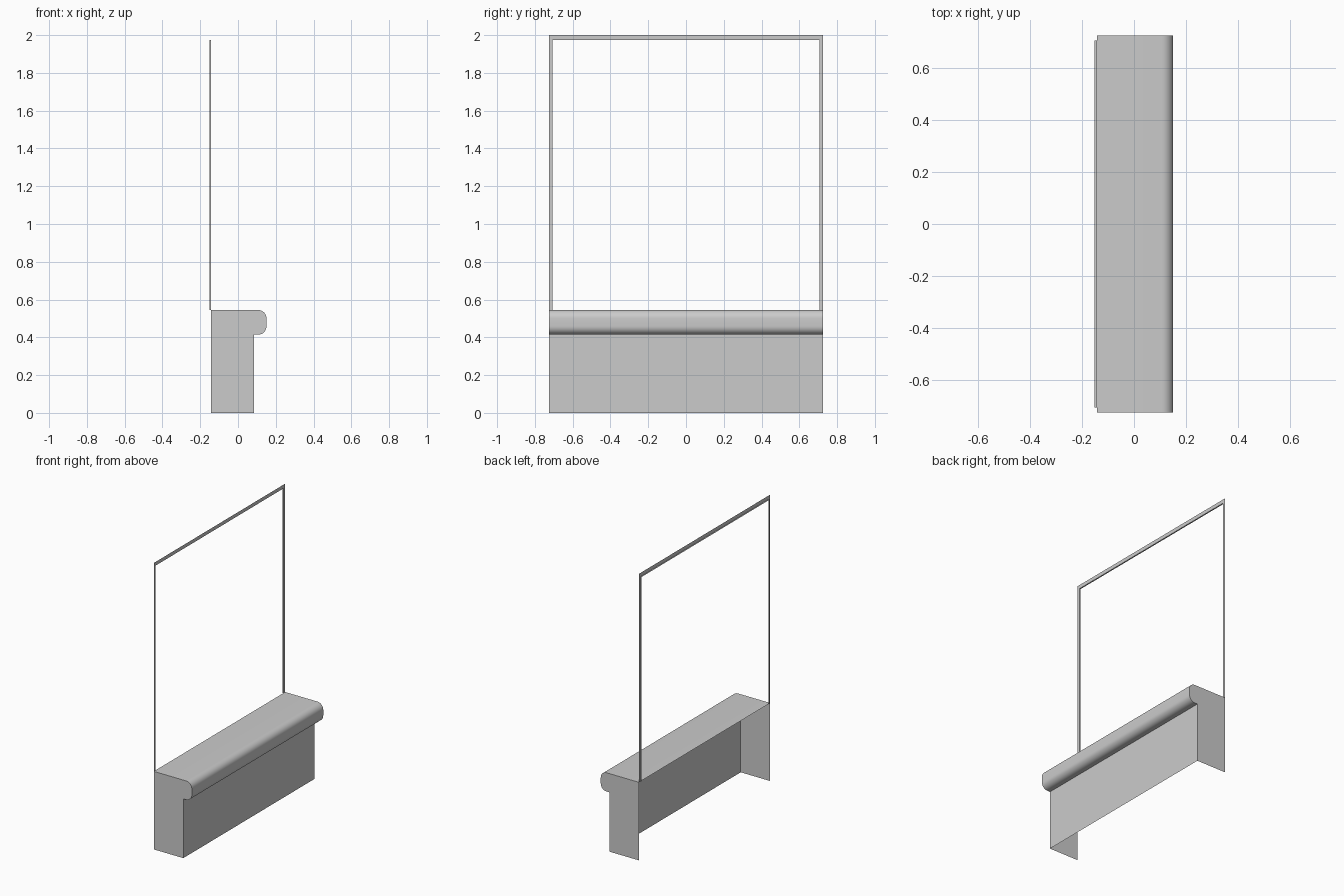
import bpy, math

if "Cube" in bpy.data.objects:
    bpy.data.objects.remove(bpy.data.objects["Cube"])

HALF = 0.725                 # half length along y
BACK, REVEAL = -0.143, -0.152
FRONT, NOSE = 0.085, 0.151
TOP, SOFFIT = 0.545, 0.414


def make(name, verts, faces, smooth=False):
    mesh = bpy.data.meshes.new(name)
    mesh.from_pydata(verts, [], faces)
    mesh.update()
    obj = bpy.data.objects.new(name, mesh)
    bpy.context.collection.objects.link(obj)
    if smooth:
        bpy.ops.object.select_all(action='DESELECT')
        obj.select_set(True)
        bpy.context.view_layer.objects.active = obj
        bpy.ops.object.shade_smooth_by_angle(angle=math.radians(30))
    return obj


def strip(name, a, b, smooth=False):
    """Surface joining two matching point rows."""
    n = len(a)
    faces = [(i, i + 1, n + i + 1, n + i) for i in range(n - 1)]
    return make(name, a + b, faces, smooth)


def arc(cx, cz, r, start, end, n=8):
    angles = [math.radians(start + (end - start) * i / n) for i in range(n + 1)]
    return [(cx + r * math.cos(t), cz + r * math.sin(t)) for t in angles]


# Sill profile: flat top, rounded nose, soffit
r = 0.045
nose = arc(NOSE - r, TOP - r, r, 90, 0) + arc(NOSE - r, SOFFIT + r, r, 0, -90)
sill = [(BACK, TOP)] + nose + [(FRONT, SOFFIT)]


def row(points, y):
    return [(x, y, z) for x, z in points]


strip("sill_board", row(sill, -HALF), row(sill, HALF), smooth=True)

# Front panel, open behind and below
panel = [(FRONT, SOFFIT), (FRONT, 0)]
strip("front_panel", row(panel, -HALF), row(panel, HALF))

# End panels
outline = sill + [(FRONT, 0), (BACK, 0)]
for side, label in ((-1, "left"), (1, "right")):
    order = list(range(len(outline)))
    make(f"end_panel_{label}", row(outline, side * HALF),
         [order[::-1] if side < 0 else order])


# Window surround: flat casing and thin inner reveal
def arch(x, y, z):
    return [(x, -y, TOP), (x, -y, z), (x, y, z), (x, y, TOP)]


inner_y, inner_z = 0.707, 1.974
inner = arch(BACK, inner_y, inner_z)
strip("window_casing", inner, arch(BACK, HALF, 2.0))
strip("window_reveal", arch(REVEAL, inner_y, inner_z), inner)
